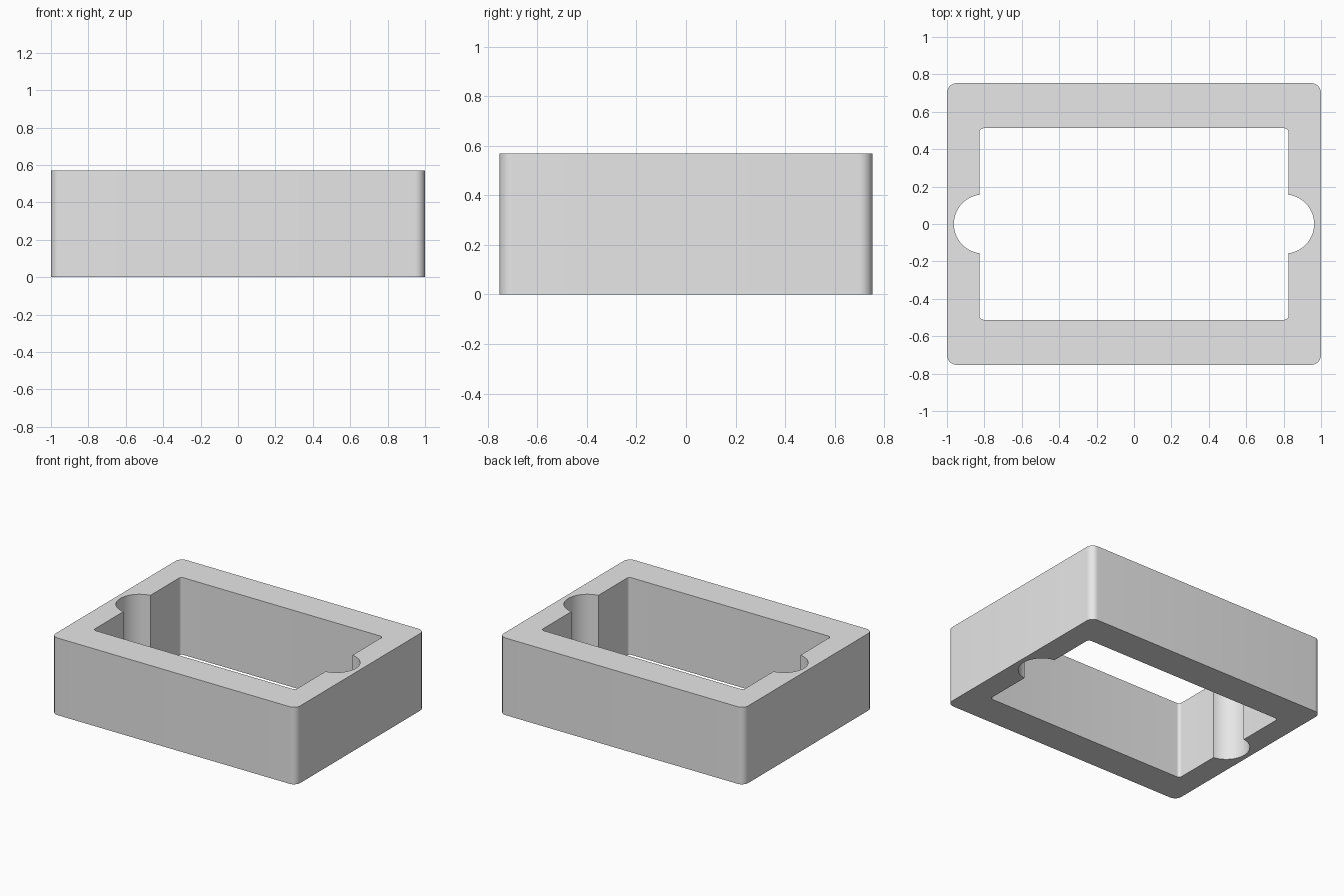
import bpy
import bmesh
from math import sin, cos, pi, asin, sqrt

cube = bpy.data.objects.get("Cube")
if cube:
    bpy.data.objects.remove(cube, do_unlink=True)

HEIGHT = 0.57
OUTER = (1.0, 0.753, 0.053)      # half width, half depth, corner radius
INNER = (0.826, 0.512, 0.022)
NOTCH_RADIUS, NOTCH_CENTRE = 0.158, 0.805


def arc(cx, cy, r, start, end, steps):
    """Points along a circular arc."""
    angles = [start + (end - start) * i / steps for i in range(steps + 1)]
    return [(cx + r * cos(a), cy + r * sin(a)) for a in angles]


def corner(half_x, half_y, r):
    return arc(half_x - r, half_y - r, r, 0, pi / 2, 10)


def mirror_quarter(q):
    """Turn one quarter of an outline into the full closed loop."""
    loop = q + [(-x, y) for x, y in reversed(q)]
    loop += [(-x, -y) for x, y in q] + [(x, -y) for x, y in reversed(q)]
    return [p for i, p in enumerate(loop)
            if abs(p[0] - loop[i - 1][0]) + abs(p[1] - loop[i - 1][1]) > 1e-5]


# Outer outline, and opening with a round notch at each end
outer = mirror_quarter(corner(*OUTER))
notch_y = sqrt(NOTCH_RADIUS ** 2 - (INNER[0] - NOTCH_CENTRE) ** 2)
notch = arc(NOTCH_CENTRE, 0, NOTCH_RADIUS, 0, asin(notch_y / NOTCH_RADIUS), 16)
opening = mirror_quarter(notch + corner(*INNER))

# Extrude the filled profile
curve = bpy.data.curves.new("frame_profile", "CURVE")
curve.dimensions = "2D"
curve.fill_mode = "BOTH"
curve.extrude = HEIGHT / 2
for loop in (outer, opening):
    spline = curve.splines.new("POLY")
    spline.points.add(len(loop) - 1)
    for point, (x, y) in zip(spline.points, loop):
        point.co = (x, y, 0, 1)
    spline.use_cyclic_u = True

frame = bpy.data.objects.new("rectangular_frame", curve)
bpy.context.collection.objects.link(frame)
bpy.ops.object.select_all(action="DESELECT")
frame.select_set(True)
bpy.context.view_layer.objects.active = frame
bpy.ops.object.convert(target="MESH")
frame = bpy.context.object

# Weld caps to walls and stand the frame on the ground
bm = bmesh.new()
bm.from_mesh(frame.data)
bmesh.ops.remove_doubles(bm, verts=bm.verts, dist=0.0001)
bmesh.ops.translate(bm, verts=bm.verts, vec=(0, 0, HEIGHT / 2))
bmesh.ops.recalc_face_normals(bm, faces=bm.faces)
bm.to_mesh(frame.data)
bm.free()
bpy.ops.object.shade_smooth_by_angle(angle=pi / 6)

# Plain grey finish
grey = bpy.data.materials.new("light_grey")
grey.use_nodes = True
grey.diffuse_color = (0.8, 0.8, 0.8, 1)
grey.node_tree.nodes["Principled BSDF"].inputs["Base Color"].default_value = (0.8, 0.8, 0.8, 1)
frame.data.materials.clear()
frame.data.materials.append(grey)
